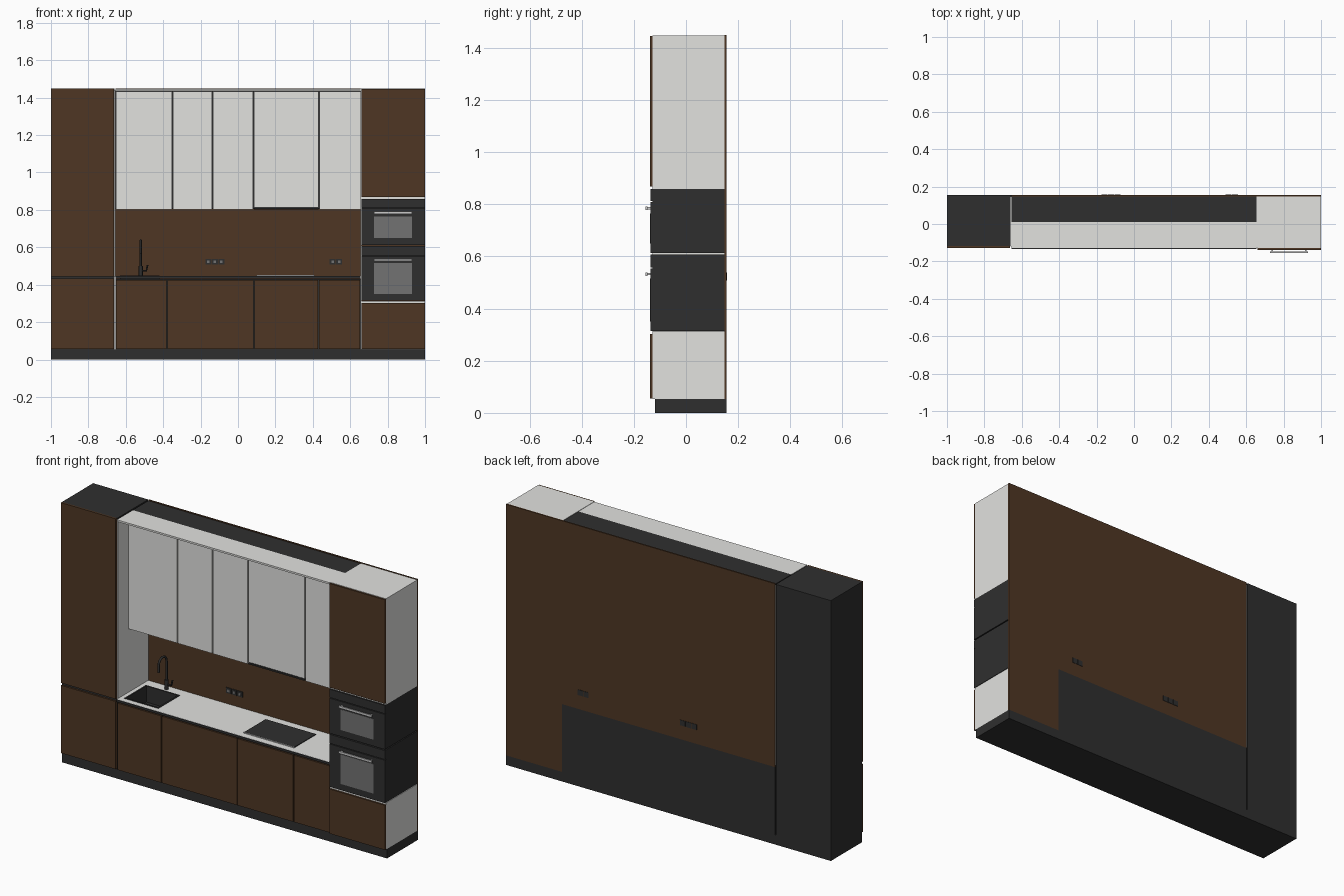
import bpy, bmesh, math
from mathutils import Vector

cube = bpy.data.objects.get("Cube")
if cube:
    bpy.data.objects.remove(cube, do_unlink=True)


def material(name, r, g, b):
    m = bpy.data.materials.new(name)
    m.use_nodes = True
    m.diffuse_color = (r, g, b, 1)
    m.node_tree.nodes["Principled BSDF"].inputs["Base Color"].default_value = (r, g, b, 1)
    return m


BROWN = material("brown wood", .078, .037, .017)
BLACK = material("black", .028, .028, .028)
LIGHT = material("light grey", .76, .76, .74)
GLASS = material("oven glass grey", .17, .17, .17)
STEEL = material("steel", .6, .6, .6)


def add(name, bm, mat):
    me = bpy.data.meshes.new(name)
    bm.to_mesh(me)
    bm.free()
    ob = bpy.data.objects.new(name, me)
    me.materials.append(mat)
    bpy.context.collection.objects.link(ob)
    return ob


def box_mesh(x, y, z):
    bm = bmesh.new()
    bmesh.ops.create_cube(bm, size=1)
    for v in bm.verts:
        v.co = Vector([a + (b - a) * (c + .5) for (a, b), c in zip((x, y, z), v.co)])
    return bm


def box(name, x, y, z, mat):
    return add(name, box_mesh(x, y, z), mat)


def tube(name, points, radius, mat):
    cu = bpy.data.curves.new(name, "CURVE")
    cu.dimensions = "3D"
    cu.bevel_depth = radius
    cu.bevel_resolution = 2
    cu.use_fill_caps = True
    sp = cu.splines.new("POLY")
    sp.points.add(len(points) - 1)
    for p, co in zip(sp.points, points):
        p.co = (*co, 1)
    ob = bpy.data.objects.new(name, cu)
    cu.materials.append(mat)
    bpy.context.collection.objects.link(ob)
    return ob


def door_row(name, edges, y, z, mat, gap=.003):
    for i, (a, b) in enumerate(zip(edges, edges[1:])):
        box(f"{name}_{i + 1}", (a + gap, b - gap), y, z, mat)


BACK = .155
SIDE = .655

# Plinth
box("plinth", (-1, 1), (-.118, BACK), (0, .053), BLACK)

# Left tall cabinet
box("left_tall_carcass", (-1, -SIDE - .006), (-.118, BACK), (.053, 1.448), BLACK)
box("left_tall_inner_side", (-SIDE - .006, -SIDE), (-.12, .148), (.44, 1.44), LIGHT)
for name, z in (("lower", (.055, .432)), ("upper", (.445, 1.448))):
    box(f"left_tall_{name}_door", (-1, -SIDE - .008), (-.128, -.118), z, BROWN)

# Base cabinets
base = box("base_carcass", (-SIDE, SIDE), (-.112, BACK), (.053, .43), BLACK)
door_row("base_door", [-SIDE, -.38, .085, .43, SIDE], (-.128, -.112), (.055, .426), BROWN)

# Countertop with a dark front edge
counter = box("countertop", (-SIDE, SIDE), (-.13, .147), (.437, .447), LIGHT)
box("countertop_front_edge", (-SIDE, SIDE), (-.133, -.13), (.434, .446), BLACK)

# Sink: basin sunk into a cut hole
sx, sy, sz = (-.63, -.42), (-.1, .09), (.35, .45)
bm = box_mesh(sx, sy, sz)
bm.normal_update()
top = [f for f in bm.faces if f.normal.z > .9]
bmesh.ops.inset_region(bm, faces=top, thickness=.012)
hole = bmesh.ops.extrude_face_region(bm, geom=top)
bmesh.ops.translate(bm, vec=(0, 0, -.09),
                    verts=[v for v in hole["geom"] if isinstance(v, bmesh.types.BMVert)])
bmesh.ops.delete(bm, geom=[f for f in top if f.is_valid], context="FACES")
add("sink", bm, BLACK)
cutter = box("sink_cutter", (sx[0] + .002, sx[1] - .002), (sy[0] + .002, sy[1] - .002), (.352, .5), BLACK)
cutter.hide_render = True
cutter.hide_set(True)
cutter.display_type = "WIRE"
for ob in (base, counter):
    mod = ob.modifiers.new("sink_hole", "BOOLEAN")
    mod.operation = "DIFFERENCE"
    mod.object = cutter

# Tap
fx, fy = -.52, .115
arc = [(fx, fy - .035 + .035 * math.cos(a), .603 + .035 * math.sin(a))
       for a in [math.pi * i / 10 for i in range(11)]]
tube("tap_spout", [(fx, fy, .447)] + arc + [(fx, fy - .07, .565)], .006, BLACK)
tube("tap_base", [(fx, fy, .447), (fx, fy, .5)], .011, BLACK)
tube("tap_lever", [(fx, fy, .475), (fx + .03, fy, .475), (fx + .036, fy, .505)], .005, BLACK)

# Hob
box("hob", (.1, .41), (-.09, .1), (.447, .451), BLACK)
box("hob_front_trim", (.1, .41), (-.093, -.09), (.447, .452), STEEL)

# Back panels and splashback
box("splashback", (-SIDE, SIDE), (.147, BACK), (.43, 1.45), BROWN)
box("right_back_panel", (SIDE, 1), (.147, BACK), (.053, 1.45), BROWN)

# Sockets, reaching through the splashback
for group, start, count in (("left", -.175, 3), ("right", .49, 2)):
    for i in range(count):
        x = start + i * .035
        box(f"{group}_socket_{i + 1}", (x, x + .032), (.143, .157), (.508, .538), BLACK)
        box(f"{group}_socket_face_{i + 1}", (x + .009, x + .023), (.141, .143), (.516, .53), GLASS)

# Wall cabinets, extractor and top filler panel
box("wall_carcass", (-SIDE, SIDE), (-.015, .147), (.806, 1.434), BLACK)
box("wall_top", (-SIDE, SIDE), (.01, .147), (1.434, 1.446), BLACK)
box("top_filler", (-SIDE, SIDE), (-.13, .01), (1.436, 1.446), LIGHT)
door_row("wall_door", [-SIDE, -.35, -.137, .083], (-.03, -.015), (.802, 1.434), LIGHT)
box("extractor_door", (.086, .43), (-.03, -.015), (.814, 1.434), LIGHT)
box("extractor", (.086, .43), (-.03, .1), (.802, .81), BLACK)
box("wall_door_end", (.436, SIDE), (-.03, -.015), (.802, 1.434), LIGHT)

# Right tall cabinet
for name, z in (("lower", (.053, .312)), ("upper", (.858, 1.448))):
    box(f"right_tall_{name}_carcass", (SIDE, 1), (-.128, .147), z, LIGHT)
box("right_tall_inner_side", (SIDE, SIDE + .005), (-.128, .147), (.312, .858), LIGHT)
for name, z in (("lower", (.055, .303)), ("upper", (.868, 1.446))):
    box(f"right_tall_{name}_door", (SIDE + .004, 1), (-.138, -.128), z, BROWN)

# Ovens
for name, z0, z1, split, w0, w1, hz in (("lower", .315, .607, .555, .35, .515, .532),
                                        ("upper", .613, .858, .81, .65, .765, .785)):
    box(f"{name}_oven_body", (SIDE + .005, 1), (-.128, .147), (z0, z1), BLACK)
    box(f"{name}_oven_door", (SIDE + .005, 1), (-.137, -.128), (z0, split - .002), BLACK)
    box(f"{name}_oven_controls", (SIDE + .005, 1), (-.137, -.128), (split + .002, z1), BLACK)
    box(f"{name}_oven_window", (.727, .93), (-.139, -.137), (w0, w1), GLASS)
    box(f"{name}_oven_handle", (.727, .93), (-.155, -.148), (hz - .006, hz + .006), STEEL)
    for i, x in enumerate((.735, .915)):
        box(f"{name}_oven_handle_post_{i + 1}", (x, x + .008), (-.15, -.137), (hz - .004, hz + .004), STEEL)
